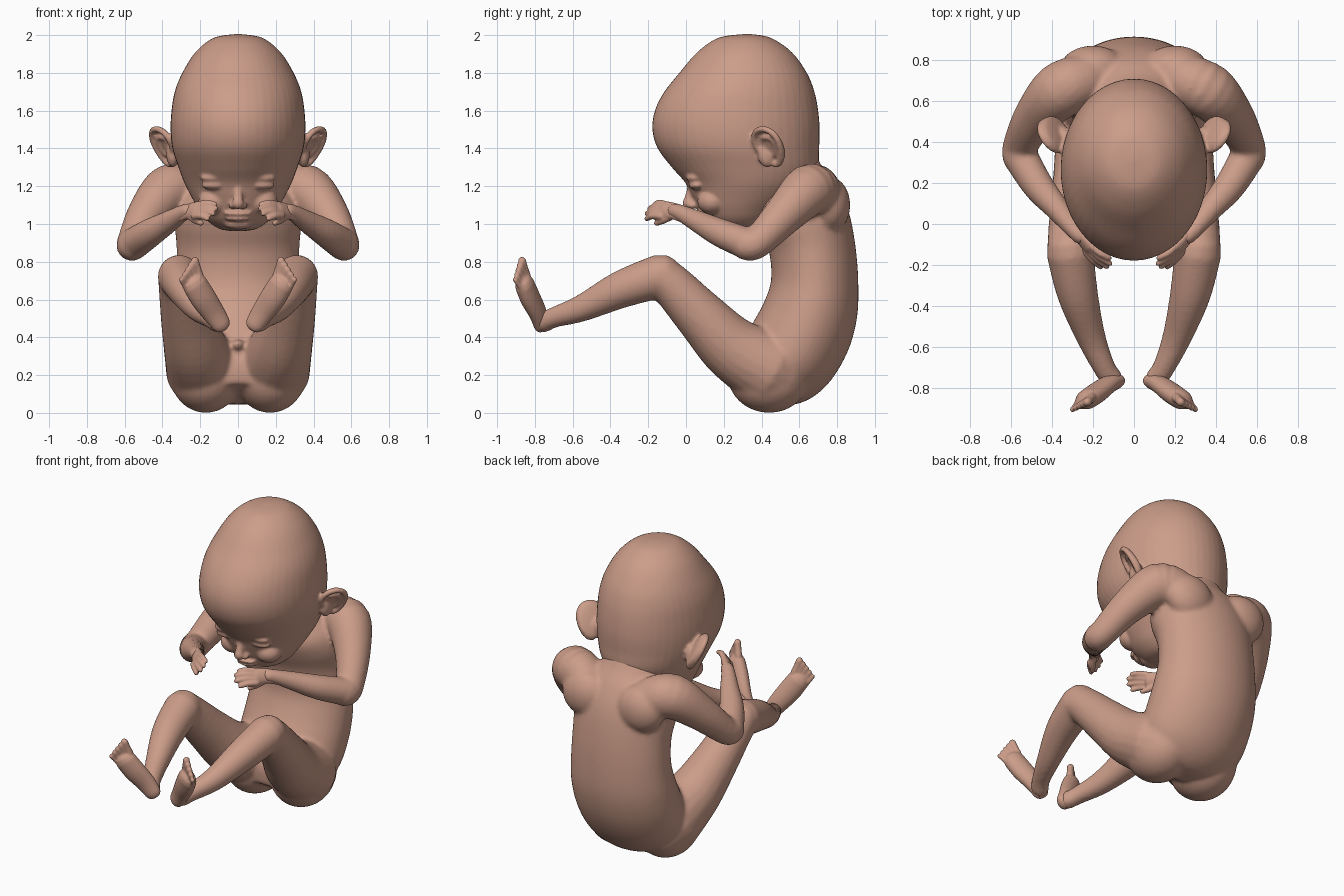
import bpy, bmesh, math
from mathutils import Vector, Matrix

if "Cube" in bpy.data.objects:
    bpy.data.objects.remove(bpy.data.objects["Cube"])

V = Vector
skin = bpy.data.materials.new("skin")
skin.diffuse_color = (0.60, 0.335, 0.25, 1)
skin.use_nodes = True
skin.node_tree.nodes["Principled BSDF"].inputs["Base Color"].default_value = skin.diffuse_color


def smooth_path(rows, steps=5):
    """Catmull-Rom interpolation of rows of numbers."""
    out = []
    n = len(rows)
    for i in range(n - 1):
        p = [rows[max(0, min(n - 1, i + k))] for k in (-1, 0, 1, 2)]
        for s in range(steps):
            t = s / steps
            out.append([0.5 * (2 * b + (c - a) * t + (2 * a - 5 * b + 4 * c - d) * t * t
                               + (3 * b - a - 3 * c + d) * t ** 3) for a, b, c, d in zip(*p)])
    out.append(list(rows[-1]))
    return out


def loft(bm, rings, n=32):
    """Closed skin through rings given as (centre, u, v)."""
    loops = []
    for c, u, v in rings:
        loops.append([bm.verts.new(c + u * math.cos(2 * math.pi * k / n) + v * math.sin(2 * math.pi * k / n))
                      for k in range(n)])
    for a, b in zip(loops, loops[1:]):
        for k in range(n):
            bm.faces.new((a[k], a[(k + 1) % n], b[(k + 1) % n], b[k]))
    bm.faces.new(loops[0][::-1])
    bm.faces.new(loops[-1])


def trunk(bm, rows):
    """Rows: front y, front z, back y, back z, half width."""
    rings = []
    for fy, fz, by, bz, w in smooth_path(rows):
        f, b = V((0, fy, fz)), V((0, by, bz))
        rings.append(((f + b) / 2, V((max(w, .004), 0, 0)), (b - f) / 2))
    loft(bm, rings, 48)


def ball(bm, c, r, rot=None):
    m = Matrix.Translation(c) @ (rot or Matrix()) @ Matrix.Diagonal((*r, 1))
    bmesh.ops.create_uvsphere(bm, u_segments=24, v_segments=16, radius=1, matrix=m)


def limb(bm, rows, wide=(1, 0, 0), flat=1.0, sides=(1, -1)):
    """Rounded tube on both sides. Rows: x, y, z, radius; flat scales thickness."""
    pts = smooth_path(rows)
    for s in sides:
        c = [V((p[0] * s, p[1], p[2])) for p in pts]
        w = V((wide[0] * s, wide[1], wide[2]))
        rings = []
        for i, p in enumerate(pts):
            t = (c[min(i + 1, len(c) - 1)] - c[max(i - 1, 0)]).normalized()
            u = (w - t * w.dot(t)).normalized()
            v = t.cross(u)
            if i == 0:
                for a in (80, 60, 35):
                    k = math.radians(a)
                    rr = p[3] * math.cos(k)
                    rings.append((c[i] - t * p[3] * flat * math.sin(k), u * rr, v * rr * flat))
            rings.append((c[i], u * p[3], v * p[3] * flat))
            if i == len(pts) - 1:
                for a in (35, 60, 80):
                    k = math.radians(a)
                    rr = p[3] * math.cos(k)
                    rings.append((c[i] + t * p[3] * flat * math.sin(k), u * rr, v * rr * flat))
        loft(bm, rings, 20)


def finish(bm, name, voxel, passes):
    """Fuse the overlapping parts into one smooth skin."""
    bmesh.ops.recalc_face_normals(bm, faces=bm.faces)
    me = bpy.data.meshes.new(name)
    bm.to_mesh(me)
    bm.free()
    me.materials.append(skin)
    ob = bpy.data.objects.new(name, me)
    bpy.context.collection.objects.link(ob)
    r = ob.modifiers.new("fuse", 'REMESH')
    r.mode = 'VOXEL'
    r.voxel_size = voxel
    r.use_smooth_shade = True
    s = ob.modifiers.new("soften", 'SMOOTH')
    s.factor = 0.5
    s.iterations = passes


# --- torso, arms and legs
bm = bmesh.new()
trunk(bm, [(.42, 1.30, .69, 1.36, .15), (.38, 1.16, .73, 1.29, .22), (.36, 1.06, .80, 1.20, .30),
           (.39, .97, .86, 1.07, .335), (.44, .85, .895, .90, .325), (.45, .70, .912, .70, .33),
           (.41, .58, .905, .50, .345), (.35, .47, .85, .31, .35), (.30, .38, .74, .14, .34),
           (.25, .27, .60, .05, .28), (.25, .16, .44, .05, .16)])
for s in (1, -1):
    ball(bm, (s * .17, .44, .20), (.19, .22, .20))       # buttocks
    ball(bm, (s * .20, .76, 1.10), (.16, .11, .15))      # shoulder blades
ball(bm, (0, .28, .36), (.035, .06, .03))
limb(bm, [(.24, .70, 1.16, .13), (.36, .65, 1.18, .138), (.48, .52, 1.05, .108), (.555, .38, .905, .085),
          (.56, .325, .885, .082)])                      # upper arm
limb(bm, [(.56, .34, .89, .086), (.47, .19, .95, .077), (.37, .07, 1.01, .06), (.29, -.03, 1.06, .044),
          (.26, -.06, 1.07, .042)])                      # forearm
limb(bm, [(.18, .44, .23, .205), (.225, .25, .34, .17), (.27, .09, .50, .14), (.305, -.07, .67, .116),
          (.312, -.13, .715, .112)])                     # thigh
limb(bm, [(.312, -.135, .725, .116), (.275, -.34, .655, .10), (.21, -.55, .555, .072),
          (.145, -.70, .505, .055), (.11, -.75, .48, .055)])  # shin
finish(bm, "body", .013, 8)

# --- head: horizontal slices
bm = bmesh.new()
slices = [(2.005, .30, .35, .02), (1.985, .17, .45, .13), (1.91, .06, .56, .225), (1.80, -.035, .64, .295),
          (1.70, -.115, .68, .335), (1.60, -.165, .70, .352), (1.50, -.178, .708, .357),
          (1.40, -.15, .705, .347), (1.30, -.075, .70, .315), (1.22, -.005, .66, .285),
          (1.15, .03, .60, .25), (1.08, .065, .52, .21), (1.02, .105, .46, .165), (.975, .17, .40, .10),
          (.962, .24, .34, .03)]
trunk(bm, [(f, z, b, z, w) for z, f, b, w in slices])
# face: eyelids, cheeks, nose, lips and chin
for s in (1, -1):
    ball(bm, (s * .125, .050, 1.243), (.075, .05, .022))
    ball(bm, (s * .125, .058, 1.205), (.070, .045, .024))
    ball(bm, (s * .125, .14, 1.12), (.085, .08, .07))
    ball(bm, (s * .028, .035, 1.098), (.022, .028, .018))
limb(bm, [(0, .03, 1.20, .022), (0, .02, 1.15, .024), (0, .012, 1.11, .032)], sides=(1,))
ball(bm, (0, .085, 1.056), (.075, .045, .014))
ball(bm, (0, .095, 1.028), (.068, .042, .014))
ball(bm, (0, .16, 1.0), (.075, .055, .03))
# ears: tilted dish, raised rim and inner fold
for s in (1, -1):
    L = V((.30, -.40, .87)).normalized()
    W = V((.62, .74, .12))
    W = (W - L * W.dot(L)).normalized()
    N = W.cross(L)
    if N.y > 0:
        N = -N
    C = V((.388, .443, 1.412))

    def at(a, k, h=0):
        egg = 1 + .25 * math.sin(a)
        return C + W * (.075 * k * egg * math.cos(a)) + L * (.108 * k * math.sin(a)) + N * h

    flip = Matrix.Diagonal((s, 1, 1, 1))
    rot = Matrix((W, L, N)).transposed().to_4x4()
    m = flip @ Matrix.Translation(C - N * .012) @ rot @ Matrix.Diagonal((.085, .112, .018, 1))
    bmesh.ops.create_uvsphere(bm, u_segments=24, v_segments=16, radius=1, matrix=m)
    limb(bm, [(*at(math.radians(d), 1, .008), .017) for d in range(-100, 201, 30)], (0, .1, 1), sides=(s,))
    limb(bm, [(*at(math.radians(d), .52, .004), .012) for d in range(-70, 111, 30)], (0, .1, 1), sides=(s,))
    ball(bm, (s * .345, .43, 1.37), (.035, .05, .07))
finish(bm, "head", .0095, 4)

# --- hands: palm, four fingers and thumb
bm = bmesh.new()
limb(bm, [(.30, -.02, 1.052, .044), (.26, -.065, 1.068, .046), (.215, -.115, 1.072, .052)],
     (.35, -.2, -.9), .55)
tips = [(.122, -.165, 1.103), (.118, -.192, 1.082), (.132, -.207, 1.055), (.162, -.208, 1.028)]
for i, t in enumerate(tips):
    k = V((.200 + .011 * i, -.112 - .008 * i, 1.104 - .021 * i))
    mid = k.lerp(V(t), .5) + V((0, -.006, .008))
    limb(bm, [(*k, .019), (*mid, .0175), (*t, .014)])
limb(bm, [(.255, -.075, 1.045, .022), (.225, -.12, 1.02, .019), (.195, -.155, 1.005, .015)])
finish(bm, "hands", .0065, 3)

# --- feet: sole and five toes
bm = bmesh.new()
wide = (.75, -.25, -.5)
limb(bm, [(.088, -.768, .468, .052), (.13, -.785, .53, .062), (.185, -.825, .61, .070),
          (.228, -.855, .68, .068)], wide, .72)
for i in range(5):
    k = V((.205 + .017 * i, -.845 - .006 * i, .728 - .018 * i))
    t = V((.228 + .018 * i, -.868 - .009 * i, .805 - .025 * i))
    r = .023 - .002 * i
    limb(bm, [(*k, r), (*k.lerp(t, .5), r * .9), (*t, r * .95)])
finish(bm, "feet", .0075, 3)
